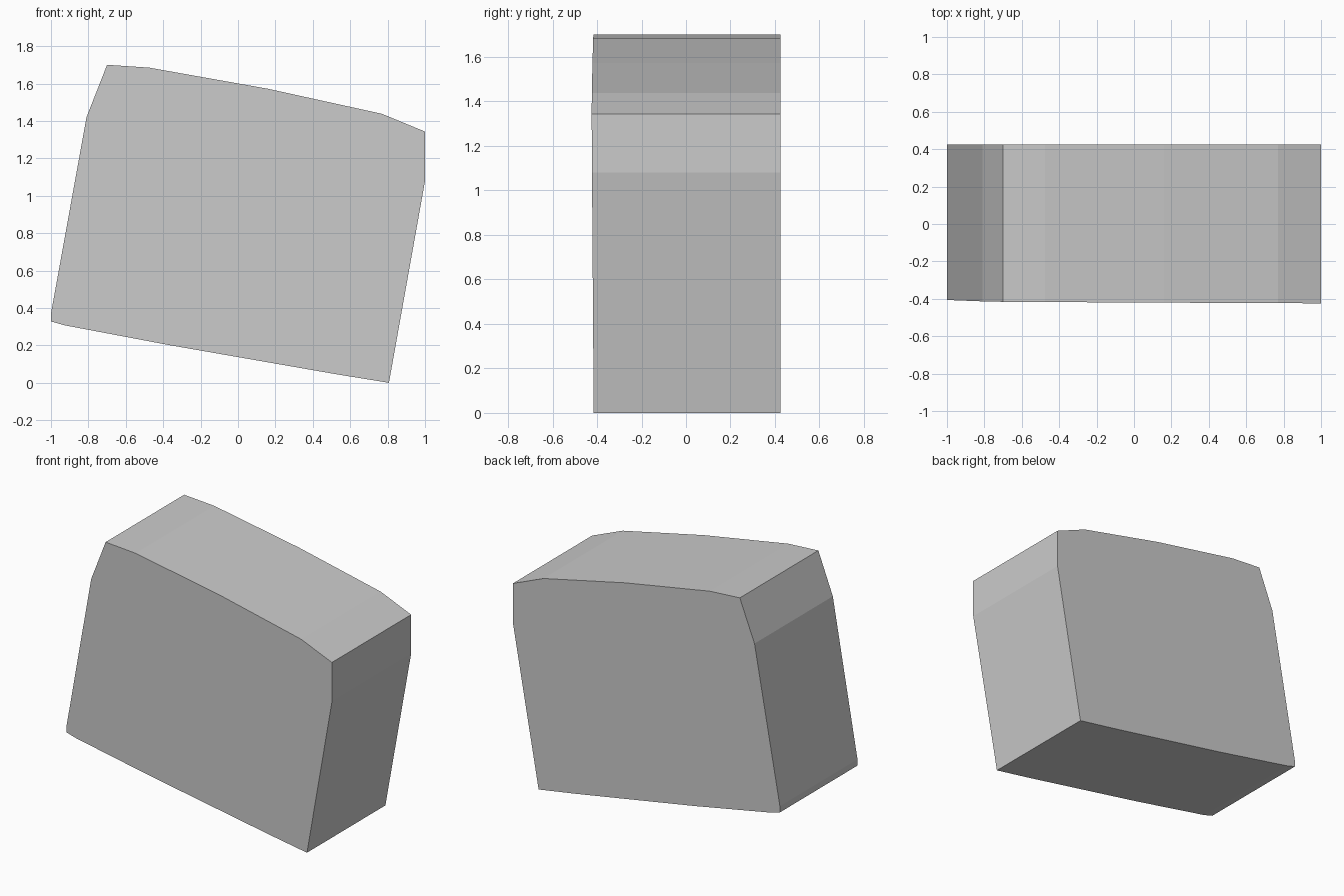
import bpy
import bmesh

if "Cube" in bpy.data.objects:
    bpy.data.objects.remove(bpy.data.objects["Cube"])

# Front outline (x, z) of the tilted block
OUTLINE = [(-0.70, 1.70), (-0.475, 1.685), (0.16, 1.572), (0.77, 1.438),
           (1.0, 1.343), (1.0, 1.08), (0.807, 0.0), (0.53, 0.045),
           (-0.37, 0.202), (-0.93, 0.308), (-1.0, 0.328), (-1.0, 0.37),
           (-0.81, 1.42)]
BACK_Y = 0.424


def front_y(x, z):
    """The front face leans very slightly."""
    return -0.41 - 0.006 * x - 0.006 * z


# Slab: outline at the front and back joined by flat side faces
bm = bmesh.new()
front = [bm.verts.new((x, front_y(x, z), z)) for x, z in OUTLINE]
back = [bm.verts.new((x, BACK_Y, z)) for x, z in OUTLINE]
bm.faces.new(front)
bm.faces.new(back[::-1])
for i in range(len(OUTLINE)):
    j = (i + 1) % len(OUTLINE)
    bm.faces.new((front[i], back[i], back[j], front[j]))
bmesh.ops.recalc_face_normals(bm, faces=bm.faces)

mesh = bpy.data.meshes.new("stone_block")
bm.to_mesh(mesh)
bm.free()
block = bpy.data.objects.new("stone_block", mesh)
bpy.context.collection.objects.link(block)
